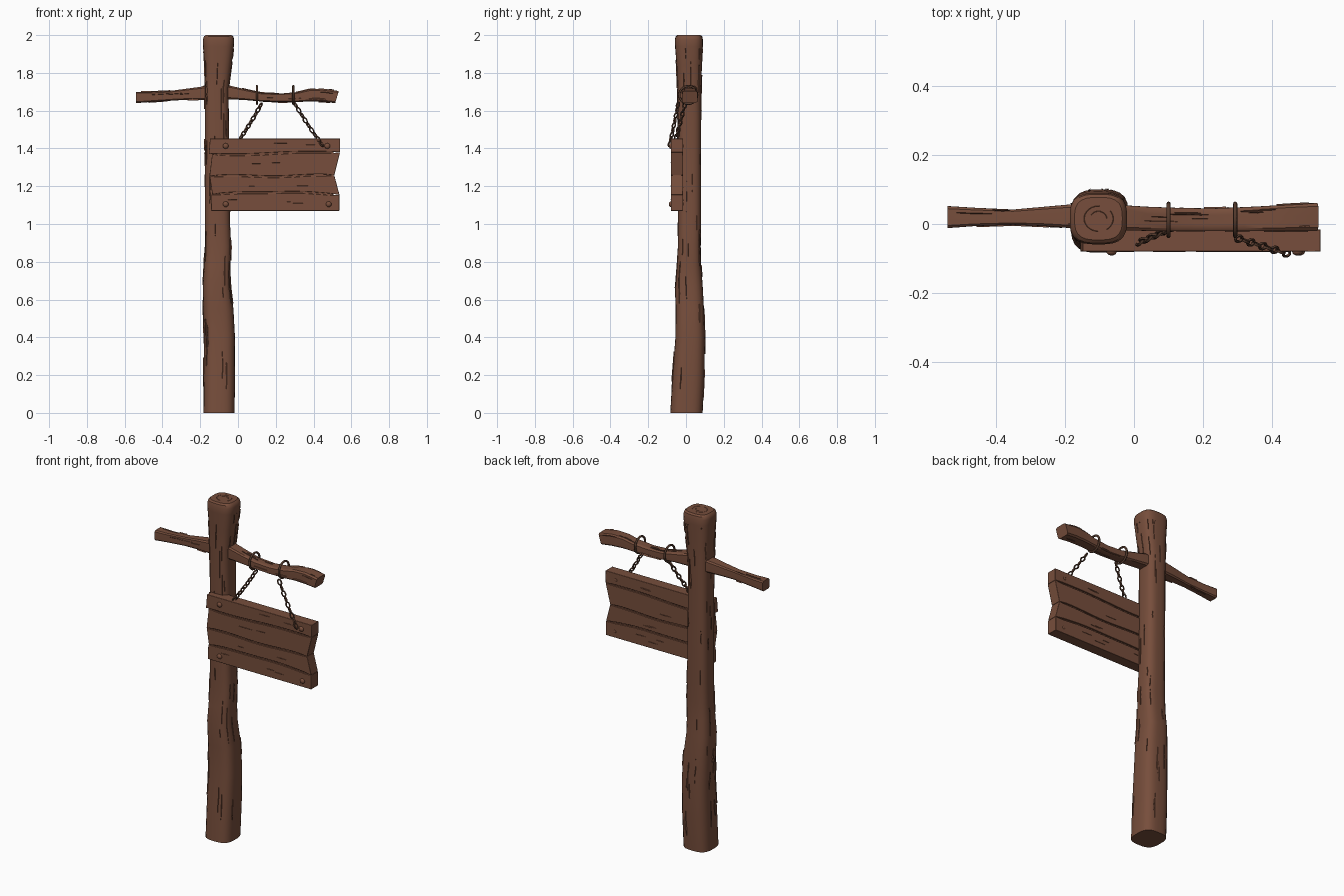
import bpy, bmesh, math, random
from mathutils import Vector

if "Cube" in bpy.data.objects:
    bpy.data.objects.remove(bpy.data.objects["Cube"])

random.seed(4)


def material(name, rgb):
    m = bpy.data.materials.new(name)
    m.diffuse_color = tuple((c / 255) ** 2.2 for c in rgb) + (1,)
    m.use_nodes = True
    m.node_tree.nodes["Principled BSDF"].inputs["Base Color"].default_value = m.diffuse_color
    return m


WOOD = material("brown wood", (118, 79, 62))
METAL = material("rusty metal", (84, 60, 48))


def make(name, verts, faces, mat, angle=35, bevel=0):
    me = bpy.data.meshes.new(name)
    me.from_pydata([tuple(v) for v in verts], [], faces)
    bm = bmesh.new()
    bm.from_mesh(me)
    bmesh.ops.recalc_face_normals(bm, faces=bm.faces)
    bm.to_mesh(me)
    bm.free()
    ob = bpy.data.objects.new(name, me)
    bpy.context.collection.objects.link(ob)
    me.materials.append(mat)
    if bevel:
        mod = ob.modifiers.new("worn edges", 'BEVEL')
        mod.width, mod.segments, mod.limit_method = bevel, 2, 'ANGLE'
    bpy.ops.object.select_all(action='DESELECT')
    ob.select_set(True)
    bpy.context.view_layer.objects.active = ob
    bpy.ops.object.shade_smooth_by_angle(angle=math.radians(angle))
    return ob


def surface(rows, power, t, ang, lift=0.0):
    """Point (a, b) on a rounded-square section at distance t along the rows."""
    for r, s in zip(rows, rows[1:]):
        if t <= s[0]:
            break
    f = (t - r[0]) / (s[0] - r[0])
    a0, a1, b0, b1 = (p + (q - p) * f for p, q in zip(r[1:], s[1:]))
    c, d = math.cos(ang), math.sin(ang)
    k = (abs(c) ** power + abs(d) ** power) ** (-1 / power)
    return ((a0 + a1) / 2 + ((a1 - a0) / 2 + lift) * c * k,
            (b0 + b1) / 2 + ((b1 - b0) / 2 + lift) * d * k)


def loft(name, rows, power, n, place):
    verts, faces = [], []
    for r in rows:
        for j in range(n):
            a, b = surface(rows, power, r[0], 2 * math.pi * (j + .5) / n)
            verts.append(place(r[0], a, b))
    for i in range(len(rows) - 1):
        for j in range(n):
            k = (j + 1) % n
            faces.append((i * n + j, i * n + k, i * n + n + k, i * n + n + j))
    faces += [tuple(range(n)), tuple(range(len(verts) - n, len(verts)))]
    return make(name, verts, faces, WOOD)


def ridge(verts, faces, points):
    """Add a raised splinter from triples of points: side, crest, side."""
    o = len(verts)
    for p in points:
        verts.extend(p)
    for i in range(len(points) - 1):
        for j in (0, 1):
            k = o + 3 * i + j
            faces.append((k, k + 1, k + 4, k + 3))


def grain(name, rows, power, place, count, lo, hi, longest, size):
    """Thin tapered grain splinters lying on a lofted surface."""
    verts, faces = [], []
    for _ in range(count):
        t, ang = random.uniform(lo, hi), random.uniform(0, 2 * math.pi)
        length = random.uniform(.3, 1) * longest
        pts = []
        for i in range(6):
            tt = min(t + length * i / 5, hi)
            w = size * (.15 + math.sin(math.pi * i / 5))
            a = ang + random.uniform(-.02, .02)
            pts.append([place(tt, *surface(rows, power, tt, a + s * w, -.001 if s else .0035))
                        for s in (-1, 0, 1)])
        ridge(verts, faces, pts)
    make(name, verts, faces, WOOD, 20)


# Post: rows of z, x range, y range
post = [(0, -.183, -.018, -.083, .088), (.2, -.182, -.016, -.072, .098),
        (.4, -.18, -.016, -.056, .1), (.55, -.184, -.024, -.055, .095),
        (.68, -.186, -.04, -.058, .088), (.78, -.18, -.04, -.05, .08),
        (.88, -.176, -.036, -.043, .078), (1.0, -.175, -.042, -.042, .08),
        (1.3, -.175, -.046, -.042, .08), (1.72, -.176, -.05, -.046, .081),
        (1.84, -.179, -.034, -.05, .084), (1.94, -.185, -.022, -.058, .089),
        (1.975, -.186, -.02, -.059, .09), (1.992, -.181, -.025, -.055, .086),
        (2.0, -.172, -.034, -.046, .077)]
on_post = lambda t, a, b: (a, b, t)
loft("post", post, 3.1, 32, on_post)
grain("post_grain", post, 3.1, on_post, 75, .03, 1.93, .17, .022)

# Growth rings on the post top
v, f = [], []
for scale, start, sweep in ((.35, 0, 2.6), (.6, 1.5, 3.2), (.62, 5.3, 1.6)):
    pts = []
    for i in range(13):
        a = start + sweep * i / 12
        pts.append([(-.103 + .069 * s * math.cos(a), .0155 + .061 * s * math.sin(a), z)
                    for s, z in ((scale - .03, 1.999), (scale, 2.001), (scale + .03, 1.999))])
    ridge(v, f, pts)
make("post_top_rings", v, f, WOOD, 20)

# Crossbeam: rows of x, y range, z range
beam = [(-.54, -.012, .052, 1.64, 1.7), (-.46, -.006, .047, 1.646, 1.7),
        (-.35, -.002, .042, 1.654, 1.706), (-.26, -.006, .05, 1.657, 1.718),
        (-.17, -.013, .058, 1.657, 1.73), (-.04, -.018, .055, 1.66, 1.732),
        (.04, -.02, .05, 1.656, 1.713), (.12, -.02, .047, 1.649, 1.695),
        (.22, -.02, .045, 1.645, 1.69), (.32, -.02, .049, 1.646, 1.699),
        (.38, -.02, .052, 1.649, 1.714), (.45, -.02, .057, 1.647, 1.717),
        (.524, -.02, .061, 1.64, 1.704)]


def on_beam(t, a, b):
    # the right end is cut at a slant
    return (t + (max(0, t - .45) / .074) * (b - 1.672) * .3, a, b)


loft("crossbeam", beam, 9, 24, on_beam)
grain("beam_grain", beam, 9, on_beam, 30, -.52, .5, .12, .04)

# Sign planks: wavy seams from the bottom up, and the ends of each plank
FRONT, BACK, N = -.08, -.016, 14
gap = lambda k: .0003 + .0042 * min(1, 4 * math.sin(math.pi * k / N))
seams = [lambda u: 1.07, lambda u: 1.156 + .012 * math.sin(math.pi * u) + .002 * math.sin(11 * u),
         lambda u: 1.252 + .004 * u + .004 * math.sin(9 * u),
         lambda u: 1.37 + .012 * u ** 2 - .004 * math.sin(7 * u), lambda u: 1.452]
ends = [((-.143, -.14), (.537, .537)), ((-.136, -.15), (.537, .51)),
        ((-.151, -.137), (.51, .54)), ((-.155, -.148), (.54, .54))]
for i, ((l0, l1), (r0, r1)) in enumerate(ends):
    lo = [(l0 + (r0 - l0) * k / N, seams[i](k / N) + (gap(k) if i else 0)) for k in range(N + 1)]
    hi = [(l1 + (r1 - l1) * k / N, seams[i + 1](k / N) - (gap(k) if i < 3 else 0)) for k in range(N + 1)]
    ring = lo + hi[::-1]
    n = len(ring)
    verts = [(x, y, z) for y in (FRONT, BACK) for x, z in ring]
    faces = [(k, (k + 1) % n, n + (k + 1) % n, n + k) for k in range(n)]
    for o in (0, n):
        faces += [(o + k, o + k + 1, o + n - 2 - k, o + n - 1 - k) for k in range(N)]
    make("plank_%d" % (i + 1), verts, faces, WOOD, 30, .002)

# Core closing the seams between planks
x0, x1, y0, y1, z0, z1 = -.132, .505, FRONT + .008, BACK - .008, 1.1, 1.42
make("seam_core", [(x, y, z) for x in (x0, x1) for y in (y0, y1) for z in (z0, z1)],
     [(0, 1, 3, 2), (4, 6, 7, 5), (0, 4, 5, 1), (2, 3, 7, 6), (0, 2, 6, 4), (1, 5, 7, 3)], WOOD)

# Fine grain on both sides of the planks
v, f = [], []
for y, out in ((FRONT, -1), (BACK, 1)):
    for _ in range(9):
        i, u, length = random.randrange(4), random.uniform(.05, .8), random.uniform(.05, .15)
        m = random.uniform(.3, .7)
        pts = []
        for k in range(5):
            uu = u + length * k / 4
            z = seams[i](uu) * (1 - m) + seams[i + 1](uu) * m
            w = .0003 + .0016 * math.sin(math.pi * k / 4)
            pts.append([(-.14 + .66 * uu, y + out * (-.0005 if s else .0015), z + s * w)
                        for s in (-1, 0, 1)])
        ridge(v, f, pts)
make("plank_grain", v, f, WOOD, 20)


def add_ring(verts, faces, c, u, w, ru, rw, wire, n=20, m=8):
    """Wire loop around c, lying in the plane of u and w."""
    o, normal = len(verts), u.cross(w)
    for i in range(n):
        a = 2 * math.pi * i / n
        p = c + u * ru * math.cos(a) + w * rw * math.sin(a)
        out = (u * math.cos(a) / ru + w * math.sin(a) / rw).normalized()
        for j in range(m):
            b = 2 * math.pi * j / m
            verts.append(p + wire * (out * math.cos(b) + normal * math.sin(b)))
            faces.append((o + i * m + j, o + i * m + (j + 1) % m,
                          o + (i + 1) % n * m + (j + 1) % m, o + (i + 1) % n * m + j))


# Rings around the beam, and the chains down to the sign
Y, Z = Vector((0, 1, 0)), Vector((0, 0, 1))
chains = {"left": (.1, (.125, -.005, 1.638), (.01, -.055, 1.45)),
          "right": (.293, (.295, -.04, 1.645), (.45, -.088, 1.412))}
for side, (x, top, end) in chains.items():
    v, f = [], []
    add_ring(v, f, Vector((x, .012, 1.683)), Y, Z, .047, .047, .006, 32)
    make(side + "_beam_ring", v, f, METAL, 60)
    v, f = [], []
    top, end = Vector(top), Vector(end)
    d = (end - top).normalized()
    flat = d.cross(Y).normalized()
    deep = d.cross(flat)
    count = 9
    for i in range(count):
        c = top.lerp(end, (i + .5) / count) - Z * .006 * math.sin(math.pi * (i + .5) / count)
        w = (flat + deep * (.5 if i % 2 else -1.6)).normalized()
        add_ring(v, f, c, d, w, .0155, .0095, .0043, 16, 6)
    make(side + "_chain", v, f, METAL, 60)

# Domed nails in the sign corners
for i, (x, z) in enumerate([(-.065, 1.413), (.473, 1.413), (-.065, 1.105), (.48, 1.105)]):
    for y in (FRONT, BACK):
        big = .015 if y == FRONT else .009
        bpy.ops.mesh.primitive_uv_sphere_add(segments=16, ring_count=8, radius=big, location=(x, y, z))
        nail = bpy.context.object
        nail.name = ("front" if y == FRONT else "back") + "_nail_%d" % (i + 1)
        nail.scale.y = .75 if y == FRONT else .4
        nail.data.materials.append(WOOD)
        bpy.ops.object.shade_smooth()
